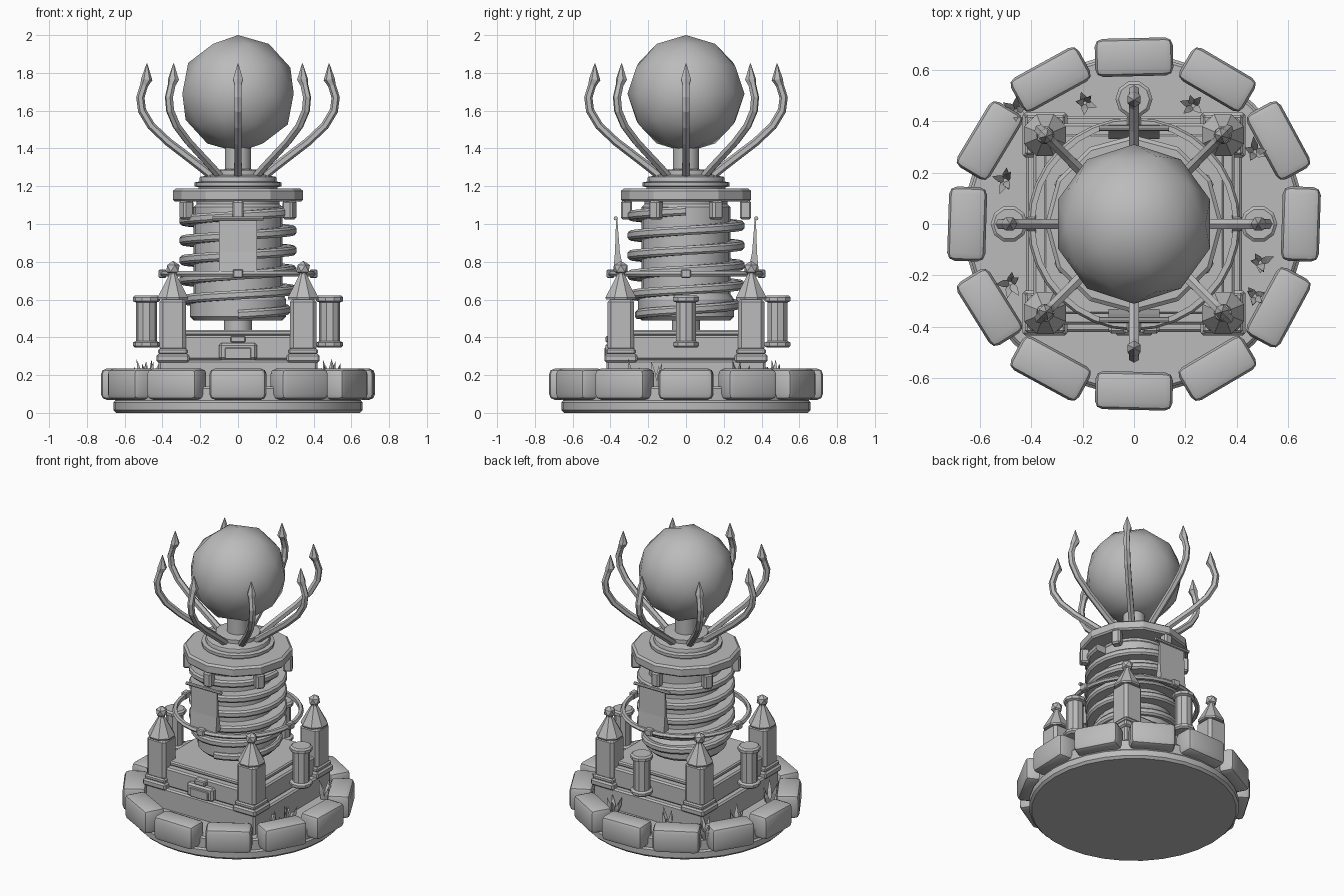
import bpy, bmesh, math, random
from math import sin, cos, pi, radians
from mathutils import Vector, Matrix

if "Cube" in bpy.data.objects:
    bpy.data.objects.remove(bpy.data.objects["Cube"])

random.seed(4)
stone = bpy.data.materials.new("plain grey")
stone.diffuse_color = (0.5, 0.5, 0.5, 1)
stone.use_nodes = True
stone.node_tree.nodes["Principled BSDF"].inputs["Base Color"].default_value = stone.diffuse_color


def finish(name, bm, smooth=0):
    bmesh.ops.recalc_face_normals(bm, faces=bm.faces)
    me = bpy.data.meshes.new(name)
    bm.to_mesh(me)
    bm.free()
    me.materials.append(stone)
    ob = bpy.data.objects.new(name, me)
    bpy.context.collection.objects.link(ob)
    if smooth:
        bpy.ops.object.select_all(action='DESELECT')
        ob.select_set(True)
        bpy.context.view_layer.objects.active = ob
        bpy.ops.object.shade_smooth_by_angle(angle=radians(smooth))
    return ob


def loft(name, rings, loop=False, smooth=0):
    """Skin a list of equal-sized rings of points."""
    bm = bmesh.new()
    vs = [[bm.verts.new(p) for p in r] for r in rings]
    n = len(vs[0])
    pairs = list(zip(vs, vs[1:])) + ([(vs[-1], vs[0])] if loop else [])
    for a, b in pairs:
        for i in range(n):
            j = (i + 1) % n
            bm.faces.new((a[i], a[j], b[j], b[i]))
    if not loop:
        bm.faces.new(vs[0])
        bm.faces.new(vs[-1])
    return finish(name, bm, smooth)


def lathe(name, profile, n, at=(0, 0), turn=0, smooth=0):
    rings = [[(at[0] + r * cos(turn + 2 * pi * i / n), at[1] + r * sin(turn + 2 * pi * i / n), z)
              for i in range(n)] for r, z in profile]
    return loft(name, rings, smooth=smooth)


def box(name, center, size, bevel=0.0, rot=0, segs=1, smooth=0):
    bm = bmesh.new()
    bmesh.ops.create_cube(bm, size=1)
    bmesh.ops.scale(bm, vec=size, verts=bm.verts)
    if bevel:
        bmesh.ops.bevel(bm, geom=bm.edges[:], offset=bevel, segments=segs, profile=0.5, affect='EDGES')
    bmesh.ops.transform(bm, matrix=Matrix.Translation(center) @ Matrix.Rotation(rot, 4, 'Z'), verts=bm.verts)
    return finish(name, bm, smooth)


# Round base and its ring of boulders
lathe("base_disc", [(0.645, 0), (0.66, 0.015), (0.66, 0.055), (0.65, 0.065), (0.65, 0.13), (0.64, 0.14)],
      32, smooth=30)
for k in range(12):
    a = k * pi / 6
    box("rim_boulder", (0.648 * cos(a), 0.648 * sin(a), 0.152),
        (0.148, 0.295 + random.uniform(-.01, .01), 0.165),
        0.03, a + random.uniform(-.04, .04), 2, 35)

# Stepped square plinth
box("plinth_step", (0, 0, 0.205), (0.84, 0.84, 0.15), 0.01)
box("plinth_block", (0, 0, 0.345), (0.78, 0.78, 0.13), 0.01)
box("plinth_cap", (0, 0, 0.425), (0.70, 0.70, 0.03), 0.008)

# Front plaque
box("plaque_frame", (0, -0.40, 0.325), (0.20, 0.05, 0.09), 0.012)
box("plaque_panel", (0, -0.425, 0.315), (0.14, 0.015, 0.06), 0.004)
box("plaque_top", (0, -0.40, 0.39), (0.08, 0.05, 0.035), 0.006)

# Corner turrets
for sx in (-1, 1):
    for sy in (-1, 1):
        x, y = 0.345 * sx, 0.345 * sy
        box("turret_foot", (x, y, 0.29), (0.175, 0.175, 0.045), 0.01)
        box("turret_neck", (x, y, 0.325), (0.155, 0.155, 0.03), 0.008)
        box("turret_shaft", (x, y, 0.465), (0.14, 0.14, 0.28), 0.018)
        lathe("turret_roof", [(0.085, 0.60), (0.088, 0.61), (0.022, 0.73), (0.022, 0.75)], 8, (x, y), pi / 8)
        bm = bmesh.new()
        bmesh.ops.create_icosphere(bm, subdivisions=1, radius=0.04,
                                   matrix=Matrix.Translation((x, y, 0.765)))
        finish("turret_finial", bm)

# Floating lantern drums at both sides and the back
for p in ((0.485, 0), (-0.485, 0), (0, 0.485)):
    lathe("drum", [(0.06, 0.345), (0.072, 0.355), (0.072, 0.372), (0.055, 0.38), (0.055, 0.585),
                   (0.072, 0.592), (0.072, 0.612), (0.06, 0.622)], 10, p)

# Central column
lathe("column", [(0.075, 0.43), (0.075, 0.49), (0.235, 0.49), (0.255, 0.51), (0.255, 0.60),
                 (0.235, 0.63), (0.235, 1.09), (0.22, 1.105), (0.22, 1.14)], 24, smooth=30)

# Spiral band climbing the column
coil, turns, steps = [], 5.25, 126
for i in range(steps + 1):
    t = i / steps
    a = -pi / 2 + 2 * pi * turns * t
    z = 0.52 + 0.55 * t
    r = 0.27 + 0.04 * min(1, t * 4)
    coil.append([(q * cos(a), q * sin(a), z + h) for q, h in
                 ((0.22, -.024), (r - .01, -.024), (r, -.012), (r, .012), (r - .01, .024), (0.22, .024))])
loft("spiral_band", coil, smooth=30)

# Floating hoop with small clasps
hoop = [[(q * cos(a), q * sin(a), z) for q, z in ((.385, .722), (.405, .722), (.414, .735), (.405, .75), (.385, .75))]
        for a in (2 * pi * i / 32 for i in range(32))]
loft("hoop", hoop, loop=True, smooth=30)
for k in range(4):
    a = k * pi / 2
    box("hoop_clasp", (0.40 * cos(a), 0.40 * sin(a), 0.737), (0.04, 0.055, 0.045), 0.006, a)

# Hanging banners, front and back
for s in (-1, 1):
    loft("banner", [[(-.1, s * .33, .75), (.1, s * .33, .75), (.1, s * .385, .75), (-.1, s * .385, .75)],
                    [(-.1, s * .35, .85), (.1, s * .35, .85), (.1, s * .376, .85), (-.1, s * .376, .85)],
                    [(-.1, s * .364, 1.03), (.1, s * .364, 1.03), (.1, s * .37, 1.03), (-.1, s * .37, 1.03)]])
    bar = [[(x, s * .372 + .011 * cos(b), 1.03 + .011 * sin(b)) for b in (pi * i / 4 for i in range(8))]
           for x in (-.135, .135)]
    loft("banner_bar", bar)

# Upper platform, corbels and collar
lathe("platform", [(0.335, 1.12), (0.345, 1.13), (0.345, 1.175), (0.33, 1.187)], 12)
for k in range(6):
    a = pi / 6 + k * pi / 3
    box("corbel", (0.315 * cos(a), 0.315 * sin(a), 1.075), (0.06, 0.06, 0.1), 0.01, a)
lathe("collar", [(0.21, 1.18), (0.21, 1.195), (0.23, 1.2), (0.23, 1.22), (0.205, 1.225), (0.205, 1.24),
                 (0.2, 1.25), (0.14, 1.26), (0.14, 1.285), (0.07, 1.29), (0.07, 1.42)], 20, smooth=30)

# Eight claws around the orb: radius, height, half width
path = [(.10, 1.225, .024), (.20, 1.305, .023), (.37, 1.435, .022), (.46, 1.52, .022), (.508, 1.60, .022),
        (.517, 1.67, .022), (.497, 1.735, .021), (.483, 1.765, .030), (.482, 1.85, .002)]
for k in range(8):
    rot = Matrix.Rotation(k * pi / 4, 3, 'Z')
    rings = []
    for i, (r, z, w) in enumerate(path):
        p, q = path[max(i - 1, 0)], path[min(i + 1, len(path) - 1)]
        d = Vector((q[0] - p[0], 0, q[1] - p[1])).normalized()
        side = Vector((d.z, 0, -d.x))
        rings.append([rot @ (Vector((r, 0, z)) + side * w * cos(b) + Vector((0, w * sin(b), 0)))
                      for b in (pi * j / 3 for j in range(6))])
    loft("claw", rings)

# Orb
bm = bmesh.new()
bmesh.ops.create_icosphere(bm, subdivisions=2, radius=0.31, matrix=Matrix.Translation((0, 0, 1.69)))
finish("orb", bm, 40)

# Spiky grass tufts on the base
for x, y in ((-.19, .47), (.23, .46), (-.5, .17), (-.48, -.23), (.49, -.15), (.47, -.28), (.47, .28), (-.46, .44)):
    for j in range(5):
        b = j * 2 * pi / 5 + random.random()
        lean = random.uniform(.03, .06)
        h = random.uniform(.09, .15)
        base = Vector((x + .012 * cos(b), y + .012 * sin(b), .135))
        tip = Vector((x + lean * cos(b), y + lean * sin(b), .135 + h))
        mid = base.lerp(tip, .5)
        loft("grass_blade", [[c + Vector((w * cos(g), w * sin(g), 0)) for g in (b, b + 2.1, b + 4.2)]
                             for c, w in ((base, .014), (mid, .016), (tip, .001))])
